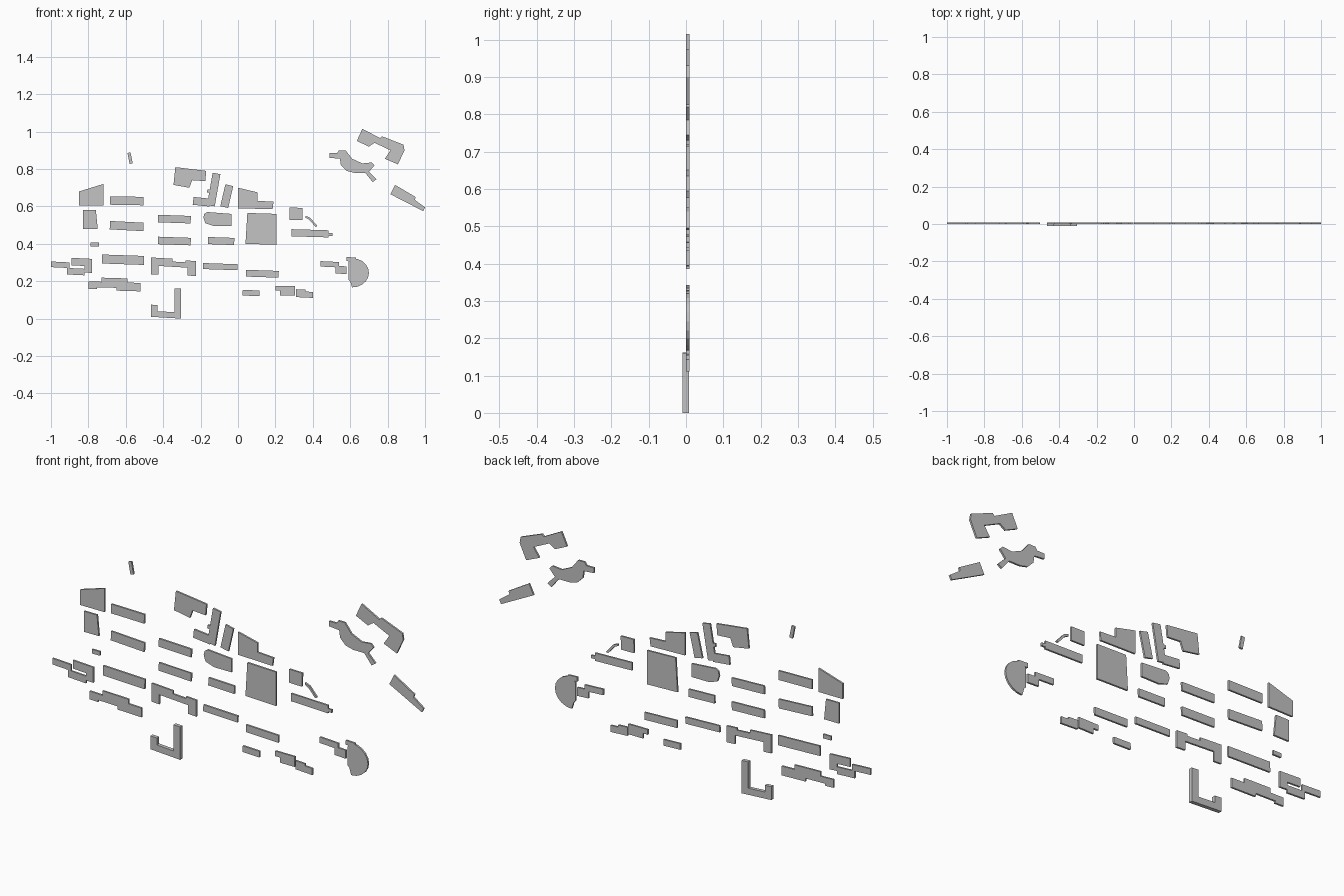
import bpy
import bmesh
from math import pi, radians, sin, cos
from mathutils import Matrix, Vector

cube = bpy.data.objects.get("Cube")
if cube:
    bpy.data.objects.remove(cube, do_unlink=True)

grey = bpy.data.materials.new("plain_grey")
grey.use_nodes = True
colour = (.55, .55, .55, 1)
grey.diffuse_color = colour
grey.node_tree.nodes["Principled BSDF"].inputs["Base Color"].default_value = colour


def plate(name, *outline, front=0, back=.009):
    """Extrude an outline given in x and z into a flat-sided plate."""
    bm = bmesh.new()
    face = bm.faces.new([bm.verts.new((x, front, z)) for x, z in outline])
    grown = bmesh.ops.extrude_face_region(bm, geom=[face], use_keep_orig=True)
    moved = [v for v in grown["geom"] if isinstance(v, bmesh.types.BMVert)]
    bmesh.ops.translate(bm, verts=moved, vec=(0, back - front, 0))
    bmesh.ops.recalc_face_normals(bm, faces=bm.faces)
    mesh = bpy.data.meshes.new(name)
    bm.to_mesh(mesh)
    bm.free()
    mesh.materials.append(grey)
    obj = bpy.data.objects.new(name, mesh)
    bpy.context.collection.objects.link(obj)


def strip(name, x, z, width, height, tilt=0):
    """A rectangular plate around a centre, tilted in degrees."""
    turn = Matrix.Rotation(radians(tilt), 2)
    corners = [turn @ Vector((side * width / 2, end * height / 2)) + Vector((x, z))
               for side, end in ((-1, -1), (1, -1), (1, 1), (-1, 1))]
    plate(name, *[tuple(corner) for corner in corners])


def stepped(name, walls, levels, slope=0, **depth):
    """A plate of upright walls joined by level edges, sheared by a slope."""
    middle = (min(walls) + max(walls)) / 2
    outline = []
    for start, end, level in zip(walls, walls[1:] + walls[:1], levels):
        outline += [(x, level + slope * (x - middle)) for x in (start, end)]
    plate(name, *outline, **depth)


# Long row blocks on the left side
for name, z, tilt in (("upper", .63, -1), ("middle", .495, -3)):
    strip(name + "_outer_row_block", x=-.595, z=z, width=.18, height=.045, tilt=tilt)
strip("lower_outer_row_block", x=-.615, z=.315, width=.225, height=.048, tilt=-2)

# Row blocks around the middle
for name, z in (("upper", .532), ("lower", .415)):
    strip(name + "_inner_row_block", x=-.34, z=z, width=.175, height=.04, tilt=-2)
strip("short_centre_row_block", x=-.09, z=.415, width=.14, height=.038, tilt=-2)
strip("long_centre_row_block", x=-.095, z=.278, width=.185, height=.032, tilt=-2)
strip("right_row_block", x=.13, z=.24, width=.175, height=.036, tilt=-2)

# Small plain blocks
strip("top_sliver", x=-.577, z=.858, width=.017, height=.06, tilt=11)
strip("small_left_block", x=-.766, z=.396, width=.043, height=.02)
strip("small_bottom_block", x=.07, z=.137, width=.09, height=.03, tilt=-2)
strip("small_square_block", x=.31, z=.56, width=.07, height=.066, tilt=-1)
strip("slanted_block", x=-.06, z=.655, width=.043, height=.12, tilt=-13)

# Four-sided blocks with sloping edges
plate("corner_wedge_block", (-.85, .68), (-.72, .72), (-.72, .605), (-.85, .605))
plate("left_tapered_block", (-.83, .58), (-.76, .58), (-.75, .48), (-.83, .48))
plate("large_square_block", (.05, .565), (.205, .56), (.205, .395), (.04, .4))

# Stepped blocks along the left edge
stepped("slotted_left_block", slope=-.05,
        walls=(-1, -.9, -.82, -.89, -.78, -.82, -.915),
        levels=(.3, .27, .285, .325, .25, .235, .27))
stepped("stepped_left_block", slope=-.03,
        walls=(-.8, -.73, -.59, -.52, -.65, -.755),
        levels=(.195, .217, .195, .15, .165, .155))

# Thicker angled block standing on the ground
stepped("thick_corner_block", slope=-.06,
        walls=(-.465, -.43, -.34, -.305),
        levels=(.07, .037, .165, .005), front=-.01, back=.008)

# Bridge-shaped block with two legs
stepped("bridge_block", slope=-.06,
        walls=(-.465, -.35, -.28, -.225, -.27, -.425),
        levels=(.32, .305, .315, .235, .277, .23))

# Irregular blocks at the top centre
plate("rounded_centre_block", (-.18, .56), (-.165, .57), (-.035, .56),
      (-.035, .495), (-.13, .495), (-.175, .51), (-.185, .54))
plate("notched_top_block", (-.335, .81), (-.17, .79), (-.175, .735),
      (-.245, .74), (-.26, .7), (-.345, .715))
strip("tall_leaning_block", x=-.13, z=.69, width=.042, height=.175, tilt=-10)
strip("tall_block_foot", x=-.195, z=.625, width=.09, height=.042, tilt=-6)
strip("tall_block_porch", x=-.155, z=.682, width=.02, height=.016, tilt=-10)
plate("stepped_top_block", (0, .7), (.105, .675), (.105, .63), (.19, .625),
      (.185, .585), (0, .59))

# Blocks on the right side
plate("crooked_walkway", (.36, .55), (.385, .54), (.425, .495), (.415, .49),
      (.38, .53), (.36, .54))
stepped("long_right_block", slope=-.03, walls=(.285, .485, .505, .485),
        levels=(.475, .46, .445, .437))
stepped("lower_right_block", walls=(.2, .305, .225), levels=(.175, .125, .15))
stepped("lower_right_step_block", slope=-.05, walls=(.31, .36, .4),
        levels=(.155, .145, .113))
stepped("jagged_right_block", slope=-.05, walls=(.44, .54, .58, .52),
        levels=(.304, .283, .242, .275))

# Round hall with a curved right side and a porch at its top
segments = 10
curve = [(.61 + .09 * sin(pi * i / segments), .245 + .078 * cos(pi * i / segments))
         for i in range(segments + 1)]
plate("round_hall", *curve, (.6, .2), (.59, .21), (.59, .3))
strip("round_hall_porch", x=.605, z=.317, width=.05, height=.022, tilt=-3)

# Separate group at the top right
plate("far_arched_block", (.665, 1.015), (.76, .965), (.77, .975), (.885, .93),
      (.89, .9), (.855, .825), (.785, .855), (.815, .9), (.73, .94), (.7, .92),
      (.635, .95))
plate("far_winding_block", (.49, .885), (.53, .885), (.54, .9), (.575, .9),
      (.61, .855), (.665, .83), (.715, .835), (.73, .82), (.7, .785), (.74, .745),
      (.72, .73), (.68, .78), (.62, .78), (.58, .79), (.55, .82), (.545, .855),
      (.49, .86))
plate("far_stepped_block", (.84, .715), (.95, .65), (.945, .635), (1, .595),
      (.99, .575), (.815, .665))
